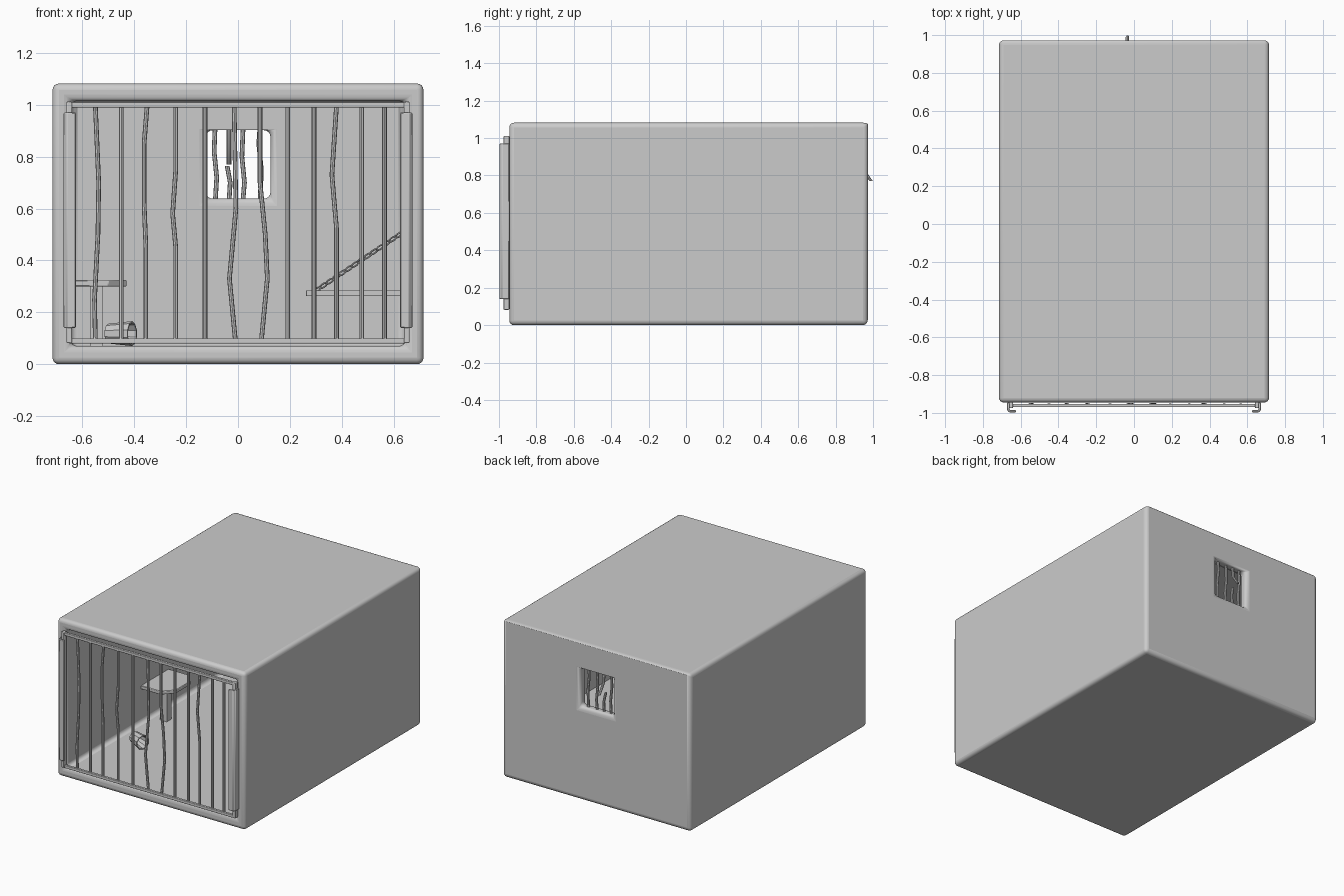
import bpy, bmesh, math
from mathutils import Vector, Matrix

if "Cube" in bpy.data.objects:
    bpy.data.objects.remove(bpy.data.objects["Cube"])


def finish(name, bm, bevel=0, segments=2):
    bmesh.ops.recalc_face_normals(bm, faces=bm.faces)
    me = bpy.data.meshes.new(name)
    bm.to_mesh(me)
    bm.free()
    ob = bpy.data.objects.new(name, me)
    bpy.context.collection.objects.link(ob)
    if bevel:
        mod = ob.modifiers.new("Bevel", "BEVEL")
        mod.width, mod.segments = bevel, segments
        mod.limit_method = "ANGLE"
    bpy.ops.object.select_all(action="DESELECT")
    ob.select_set(True)
    bpy.context.view_layer.objects.active = ob
    bpy.ops.object.shade_smooth_by_angle(angle=math.radians(35))
    return ob


def box(name, x, y, z, bevel=0):
    bm = bmesh.new()
    bmesh.ops.create_cube(bm, size=1)
    for v in bm.verts:
        v.co = [r[0] + (c + 0.5) * (r[1] - r[0]) for c, r in zip(v.co, (x, y, z))]
    return finish(name, bm, bevel)


def prism(name, outline, z0, z1):
    bm = bmesh.new()
    face = bm.faces.new([bm.verts.new((x, y, z0)) for x, y in outline])
    top = bmesh.ops.extrude_face_region(bm, geom=[face])["geom"]
    for v in top:
        if isinstance(v, bmesh.types.BMVert):
            v.co.z = z1
    return finish(name, bm, 0.003, 1)


def bar(name, points, radius=0.009, sides=8):
    """Bent rod: stacked rings, closed at both ends."""
    bm = bmesh.new()
    rings = []
    for p in points:
        rings.append([bm.verts.new((p[0] + radius * math.cos(a), p[1] + radius * math.sin(a), p[2]))
                      for a in (2 * math.pi * i / sides for i in range(sides))])
    for a, b in zip(rings, rings[1:]):
        for i in range(sides):
            j = (i + 1) % sides
            bm.faces.new((a[i], a[j], b[j], b[i]))
    bm.faces.new(rings[0])
    bm.faces.new(rings[-1])
    return finish(name, bm)


# Cell shell: six rectangles joined into one closed loop (open front, back window)
OUT = (-0.715, 0.715, 0.0, 1.082)
INN = (-0.645, 0.645, 0.07, 1.015)
WIN = (-0.123, 0.125, 0.638, 0.902)
loops = [(OUT, -0.945), (OUT, 0.972), (WIN, 0.972), (WIN, 0.90), (INN, 0.90), (INN, -0.945)]
bm = bmesh.new()
rects = [[bm.verts.new((x, y, z)) for x, z in ((r[0], r[2]), (r[1], r[2]), (r[1], r[3]), (r[0], r[3]))]
         for r, y in loops]
for a, b in zip(rects, rects[1:] + rects[:1]):
    for i in range(4):
        j = (i + 1) % 4
        bm.faces.new((a[i], a[j], b[j], b[i]))
finish("cell_shell", bm, 0.025, 4)

# Front grille: rails, side posts and angle brackets
for name, z in (("top_rail", 1.0), ("bottom_rail", 0.09)):
    box(name, (-0.65, 0.645), (-0.97, -0.952), (z - 0.01, z + 0.01), 0.003)
for s, side in ((-1, "left"), (1, "right")):
    x = sorted((s * 0.64, s * 0.662))
    box(side + "_post", x, (-0.975, -0.945), (0.082, 1.012), 0.004)
    prism(side + "_bracket", [(s * px, py) for px, py in
          ((0.672, -0.945), (0.672, -0.985), (0.66, -0.998), (0.625, -0.998),
           (0.625, -0.986), (0.655, -0.986), (0.66, -0.98), (0.66, -0.945))], 0.14, 0.97)

# Front bars: (x, z) bends from bottom to top
front = [
    [(-0.55, 0.09), (-0.553, 0.25), (-0.54, 0.5), (-0.537, 0.7), (-0.55, 1.0)],
    [(-0.45, 0.09), (-0.45, 1.0)],
    [(-0.355, 0.09), (-0.355, 0.45), (-0.362, 0.62), (-0.362, 0.85), (-0.35, 1.0)],
    [(-0.24, 0.09), (-0.24, 0.45), (-0.252, 0.58), (-0.24, 0.75), (-0.24, 1.0)],
    [(-0.127, 0.09), (-0.127, 1.0)],
    [(-0.01, 0.09), (-0.033, 0.33), (-0.008, 0.6), (-0.015, 1.0)],
    [(0.09, 0.09), (0.113, 0.33), (0.105, 0.5), (0.085, 0.7), (0.085, 1.0)],
    [(0.192, 0.09), (0.192, 1.0)],
    [(0.293, 0.09), (0.293, 0.28), (0.293, 0.29)],
    [(0.38, 0.09), (0.38, 0.52), (0.362, 0.73), (0.38, 1.0)],
    [(0.477, 0.09), (0.477, 1.0)],
    [(0.565, 0.09), (0.565, 1.0)],
]
front[8][-1] = (0.293, 1.0)
for i, pts in enumerate(front):
    bar(f"front_bar_{i + 1}", [(x, -0.957, z) for x, z in pts])

# Window bars, one broken and bent outward
bar("window_bar_1", [(-0.088, 0.935, 0.62), (-0.082, 0.935, 0.72), (-0.092, 0.935, 0.82), (-0.088, 0.935, 0.92)])
bar("window_bar_2", [(0.018, 0.935, 0.62), (0.025, 0.935, 0.7), (0.015, 0.935, 0.8), (0.02, 0.935, 0.92)])
bar("window_bar_3", [(0.085, 0.935, 0.62), (0.09, 0.935, 0.75), (0.08, 0.935, 0.85), (0.085, 0.935, 0.92)])
bar("broken_bar_top", [(-0.035, 0.99, 0.77), (-0.035, 0.945, 0.835), (-0.035, 0.935, 0.92)])
bar("broken_bar_bottom", [(-0.035, 0.935, 0.62), (-0.03, 0.935, 0.7), (-0.042, 0.93, 0.765)])

# Wall table with clipped corners, and its leg
prism("table_top", [(-0.65, -0.13), (-0.5, -0.13), (-0.43, -0.06), (-0.43, 0.1), (-0.5, 0.17), (-0.65, 0.17)],
      0.3, 0.324)
box("table_leg", (-0.57, -0.52), (-0.03, 0.02), (0.065, 0.305))

# Open cup lying on the floor
bm = bmesh.new()
N = 10
cup = [(0.038, 0.0), (0.048, 0.1), (0.042, 0.1), (0.033, 0.008)]
rings = [[bm.verts.new((r * math.cos(2 * math.pi * i / N), r * math.sin(2 * math.pi * i / N), h))
          for i in range(N)] for r, h in cup]
for a, b in zip(rings, rings[1:]):
    for i in range(N):
        bm.faces.new((a[i], a[(i + 1) % N], b[(i + 1) % N], b[i]))
bm.faces.new(rings[0])
bm.faces.new(rings[-1])
ob = finish("fallen_cup", bm)
ob.matrix_world = (Matrix.Translation((-0.50, -0.41, 0.118)) @ Matrix.Rotation(-0.4, 4, "Z")
                   @ Matrix.Rotation(math.radians(90), 4, "Y"))

# Bunk hung from the right wall by two chains
Y0, Y1 = -0.2, 0.7
box("bunk", (0.262, 0.65), (Y0, Y1), (0.262, 0.285), 0.003)
links, U, V = 15, 10, 6
for side, y in (("front", Y0 + 0.05), ("back", Y1 - 0.05)):
    start, end = Vector((0.305, y, 0.287)), Vector((0.645, y, 0.515))
    turn = Vector((1, 0, 0)).rotation_difference(end - start).to_matrix().to_4x4()
    bm = bmesh.new()
    for k in range(links):
        m = (Matrix.Translation(start.lerp(end, k / (links - 1))) @ turn
             @ Matrix.Rotation(math.radians(45 + 90 * (k % 2)), 4, "X"))
        grid = []
        for i in range(U):
            a = 2 * math.pi * i / U
            ring = []
            for j in range(V):
                b = 2 * math.pi * j / V
                r = 0.0035 * math.cos(b)
                ring.append(bm.verts.new(m @ Vector(((0.017 + r) * math.cos(a), (0.009 + r) * math.sin(a),
                                                     0.0035 * math.sin(b)))))
            grid.append(ring)
        for i in range(U):
            for j in range(V):
                p, q, n = grid[i], grid[(i + 1) % U], (j + 1) % V
                bm.faces.new((p[j], q[j], q[n], p[n]))
    finish(side + "_chain", bm)
